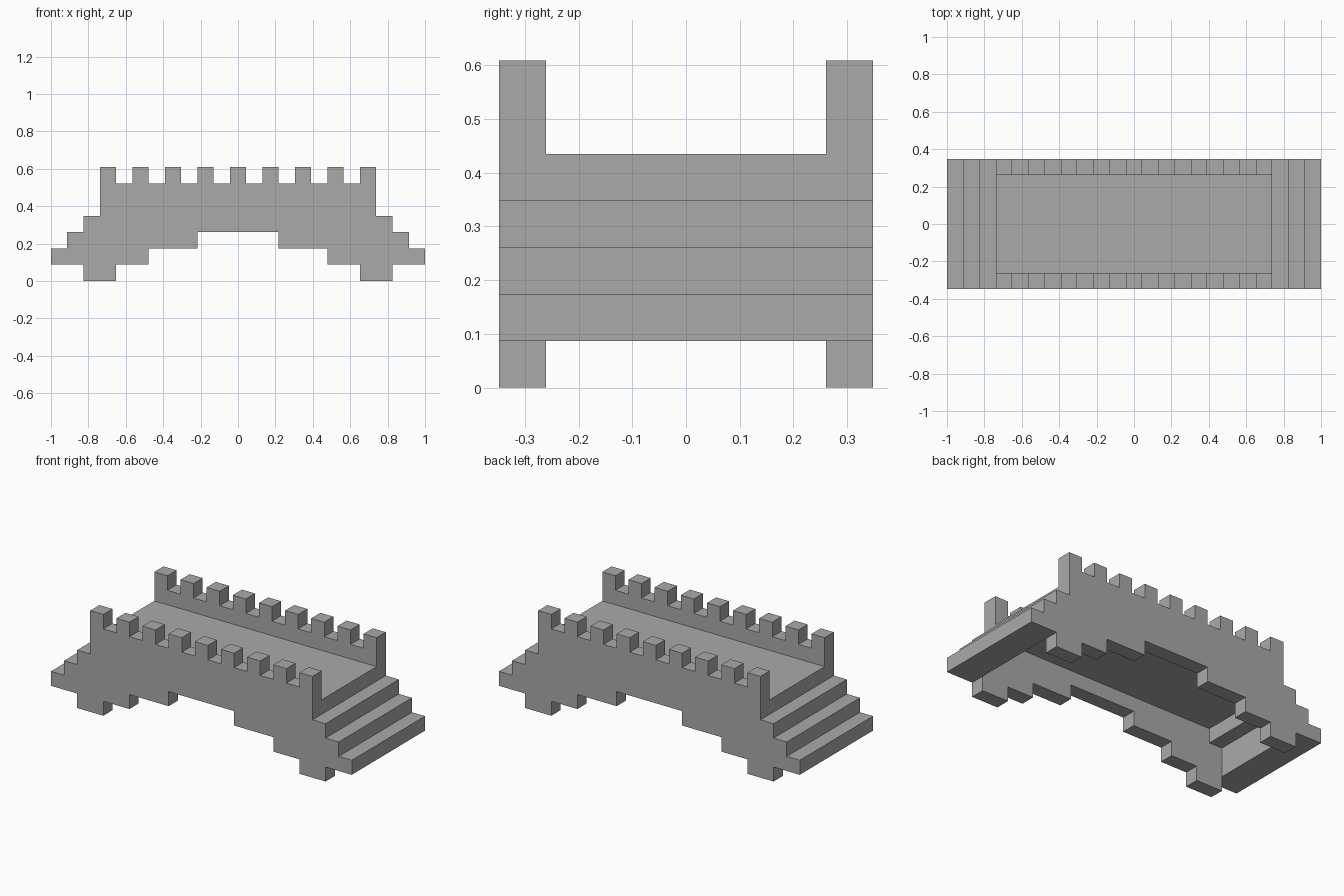
import bpy
import bmesh

U = 2 / 23  # one building block

cube = bpy.data.objects.get("Cube")
if cube:
    bpy.data.objects.remove(cube, do_unlink=True)

stone = bpy.data.materials.new("grey stone")
stone.use_nodes = True
stone.diffuse_color = (0.4, 0.4, 0.4, 1)
stone.node_tree.nodes["Principled BSDF"].inputs["Base Color"].default_value = (0.4, 0.4, 0.4, 1)


def prism(name, outline, y0, y1):
    """Extrude an x-z outline, given in blocks, from y0 to y1."""
    bm = bmesh.new()
    face = bm.faces.new([bm.verts.new((x * U, y0 * U, z * U)) for x, z in outline])
    result = bmesh.ops.extrude_face_region(bm, geom=[face])
    moved = [v for v in result["geom"] if isinstance(v, bmesh.types.BMVert)]
    bmesh.ops.translate(bm, verts=moved, vec=(0, (y1 - y0) * U, 0))
    bmesh.ops.recalc_face_normals(bm, faces=bm.faces)
    mesh = bpy.data.meshes.new(name)
    bm.to_mesh(mesh)
    bm.free()
    mesh.materials.append(stone)
    obj = bpy.data.objects.new(name, mesh)
    bpy.context.collection.objects.link(obj)
    return obj


def mirrored(half):
    return half + [(-x, z) for x, z in reversed(half)]


# Side wall outline: stepped arch, feet, stepped ends, then the battlements
arch = [(2.5, 3), (2.5, 2), (5.5, 2), (5.5, 1), (7.5, 1), (7.5, 0), (9.5, 0), (9.5, 1)]
ends = [(11.5, 1), (11.5, 2), (10.5, 2), (10.5, 3), (9.5, 3), (9.5, 4), (8.5, 4)]
teeth = []
for i in range(8, 0, -2):
    teeth += [(i + 0.5, 7), (i - 0.5, 7), (i - 0.5, 6), (i - 1.5, 6)]
teeth += [(0.5, 7)]
wall = mirrored(arch + ends + teeth)

bridge = prism("bridge", wall, -4, -3)
parts = [prism("back_wall", wall, 3, 4)]

# Walkway between the walls
parts.append(prism("walkway", [(-8.5, 4), (8.5, 4), (8.5, 5), (-8.5, 5)], -3, 3))

# Stairs at both ends
stairs = [(9.5, 1), (11.5, 1), (11.5, 2), (10.5, 2), (10.5, 3),
          (9.5, 3), (9.5, 4), (8.5, 4), (8.5, 3), (9.5, 3)]
lower = stairs[:6]
upper = stairs[5:9]
for side, s in (("left", 1), ("right", -1)):
    for label, outline in (("lower", lower), ("upper", upper)):
        parts.append(prism(f"{side}_{label}_stairs", [(s * x, z) for x, z in outline], -3, 3))

# Fuse everything into one clean stone body
for part in parts:
    mod = bridge.modifiers.new(part.name, "BOOLEAN")
    mod.operation = "UNION"
    mod.solver = "EXACT"
    mod.object = part
bpy.context.view_layer.update()
fused = bpy.data.meshes.new_from_object(bridge.evaluated_get(bpy.context.evaluated_depsgraph_get()))
bridge.modifiers.clear()
bridge.data = fused
for part in parts:
    bpy.data.objects.remove(part, do_unlink=True)

# Merge coplanar faces
bm = bmesh.new()
bm.from_mesh(fused)
bmesh.ops.remove_doubles(bm, verts=bm.verts, dist=0.0001)
bmesh.ops.dissolve_limit(bm, angle_limit=0.01, verts=bm.verts, edges=bm.edges)
bm.to_mesh(fused)
bm.free()
